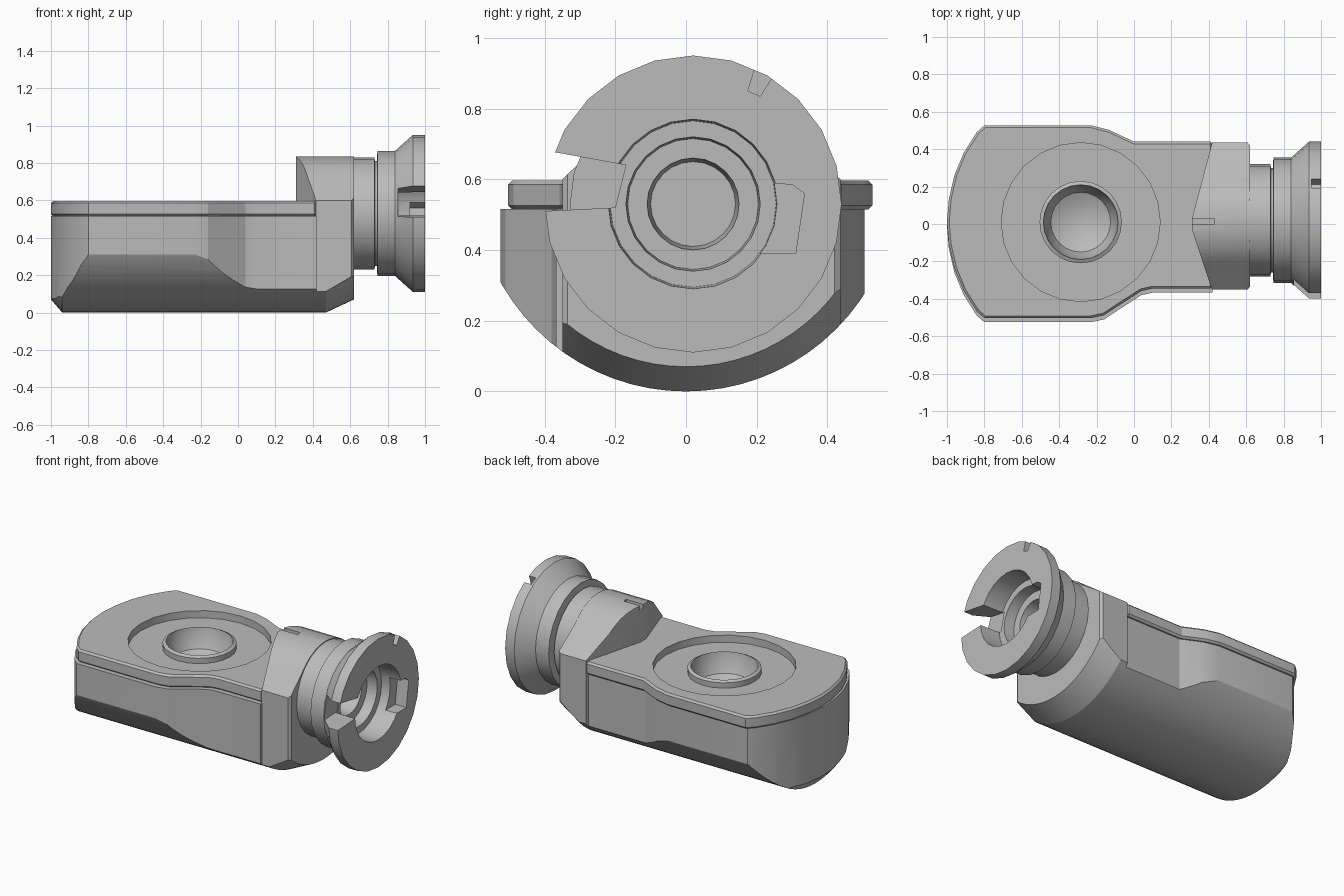
import bpy, bmesh
from math import cos, sin, pi, radians
from mathutils import Vector

cube = bpy.data.objects.get("Cube")
if cube:
    bpy.data.objects.remove(cube, do_unlink=True)

grey = bpy.data.materials.new("plain grey")
grey.use_nodes = True
grey.diffuse_color = (0.5, 0.5, 0.5, 1)
for node in grey.node_tree.nodes:
    if node.type == 'BSDF_PRINCIPLED':
        node.inputs["Base Color"].default_value = grey.diffuse_color


def solid(name, rings, axis, centre=(0, 0, 0)):
    """Join rings of (a, b, height) points into a closed solid along an axis."""
    bm = bmesh.new()
    loops = []
    for ring in rings:
        pts = [Vector(p if axis == 'z' else (p[2], p[0], p[1])) for p in ring]
        loops.append([bm.verts.new(p + Vector(centre)) for p in pts])
    n = len(loops[0])
    for low, high in zip(loops, loops[1:]):
        for i in range(n):
            j = (i + 1) % n
            bm.faces.new((low[i], low[j], high[j], high[i]))
    bm.faces.new(loops[0][::-1])
    bm.faces.new(loops[-1])
    bmesh.ops.recalc_face_normals(bm, faces=bm.faces)
    mesh = bpy.data.meshes.new(name)
    bm.to_mesh(mesh)
    bm.free()
    mesh.materials.append(grey)
    obj = bpy.data.objects.new(name, mesh)
    bpy.context.collection.objects.link(obj)
    return obj


def prism(name, outline, low, high, axis='z', shift=0):
    return solid(name, [[(a, b, h) for a, b in outline] for h in (low, high)],
                 axis, (0, shift, 0))


def lathe(name, profile, axis, centre, sides=24):
    turn = [2 * pi * i / sides for i in range(sides)]
    return solid(name, [[(r * cos(t), r * sin(t), h) for t in turn]
                        for r, h in profile], axis, centre)


def apply(obj, mod):
    bpy.context.view_layer.objects.active = obj
    bpy.ops.object.modifier_apply(modifier=mod.name)


def combine(obj, cutter, operation='DIFFERENCE'):
    mod = obj.modifiers.new("cut", 'BOOLEAN')
    mod.operation, mod.object, mod.solver = operation, cutter, 'EXACT'
    apply(obj, mod)
    bpy.data.objects.remove(cutter, do_unlink=True)


def belly():
    """Round underside with chamfered ends."""
    return lathe("belly_cutter", [(0.53, -1.0), (0.6, -0.94), (0.6, 0.47), (0.53, 0.62)],
                 'x', (0, 0, 0.6), 72)


# Plan outline shared by the shell and the top lid
outline = [(0.42, -0.357), (0.1, -0.357), (0.04, -0.37), (-0.1, -0.46), (-0.16, -0.5),
           (-0.23, -0.515), (-0.8, -0.515), (-0.84, -0.48), (-0.91, -0.37),
           (-0.96, -0.25), (-0.99, -0.12), (-1.0, 0), (-0.99, 0.12), (-0.96, 0.25),
           (-0.91, 0.37), (-0.84, 0.48), (-0.8, 0.515), (-0.23, 0.515),
           (-0.13, 0.49), (0, 0.428), (0.42, 0.428)]
dish_centre = (-0.285, 0.01, 0)

# Lower shell
shell = prism("lower_shell", outline, 0, 0.516, shift=-0.01)
combine(shell, belly(), 'INTERSECT')

# Top lid with softened rim and round dish
lid = prism("top_lid", outline, 0.514, 0.597, shift=0.012)
bevel = lid.modifiers.new("rim", 'BEVEL')
bevel.width, bevel.segments, bevel.limit_method = 0.012, 1, 'ANGLE'
bevel.angle_limit = radians(60)
apply(lid, bevel)
combine(lid, lathe("dish_cutter", [(0.425, 0.55), (0.425, 0.7)], 'z', dish_centre))
for part in (shell, lid):
    combine(part, lathe("boss_cutter", [(0.21, 0.4), (0.21, 0.7)], 'z', dish_centre))

# Boss with a hollow bowl
boss = lathe("dish_boss", [(0.215, 0.39), (0.22, 0.585), (0.2, 0.595), (0.19, 0.53),
                           (0.16, 0.47), (0.1, 0.44), (0.02, 0.43)], 'z', dish_centre)

# Shoulder block: humped section trimmed to a V at the rear
axis_y, axis_z = 0.02, 0.53
hump = [(axis_y + 0.31 * cos(radians(a)), axis_z + 0.305 * sin(radians(a)))
        for a in range(40, 141, 10)]
section = [(-0.35, 0), (0.437, 0), (0.437, 0.6)] + hump + [(-0.35, 0.6)]
shoulder = prism("shoulder_block", section, 0.3, 0.64, 'x')
v_plan = [(0.31, 0.03), (0.31, -0.03), (0.42, -0.36), (0.6, -0.36), (0.62, -0.335),
          (0.62, 0.42), (0.6, 0.445), (0.42, 0.445)]
combine(shoulder, prism("v_cutter", v_plan, -0.1, 1), 'INTERSECT')
combine(shoulder, belly(), 'INTERSECT')
slot = [(0.2, 0), (0.43, 0), (0.43, 0.03), (0.2, 0.03)]
combine(shoulder, prism("slot_cutter", slot, 0.8, 0.95))

# Neck, collar and flared flange with a stepped bore
flange = lathe("neck_and_flange",
               [(0.28, 0.58), (0.3, 0.6), (0.3, 0.73), (0.28, 0.732), (0.28, 0.743),
                (0.335, 0.745), (0.335, 0.84), (0.42, 0.935), (0.42, 1.0),
                (0.24, 1.0), (0.235, 0.86), (0.19, 0.86), (0.185, 0.79),
                (0.13, 0.79), (0.12, 0.68)], 'x', (0, axis_y, axis_z))
notch = [(-0.5, 0.7), (-0.5, 0.505), (-0.2, 0.52), (-0.17, 0.64)]
slit = [(0.2, 0.93), (0.175, 0.85), (0.21, 0.835), (0.27, 0.93)]
pocket = [(0.2, 0.59), (0.3, 0.585), (0.335, 0.56), (0.31, 0.39), (0.2, 0.39)]
for shape, depth in ((notch, 0.855), (slit, 0.95), (pocket, 0.92)):
    combine(flange, prism("flange_cutter", shape, depth, 1.1, 'x'))

# Shading
for obj in (shell, lid, boss, shoulder, flange):
    bpy.ops.object.select_all(action='DESELECT')
    obj.select_set(True)
    bpy.context.view_layer.objects.active = obj
    bpy.ops.object.shade_smooth_by_angle(angle=radians(20))
